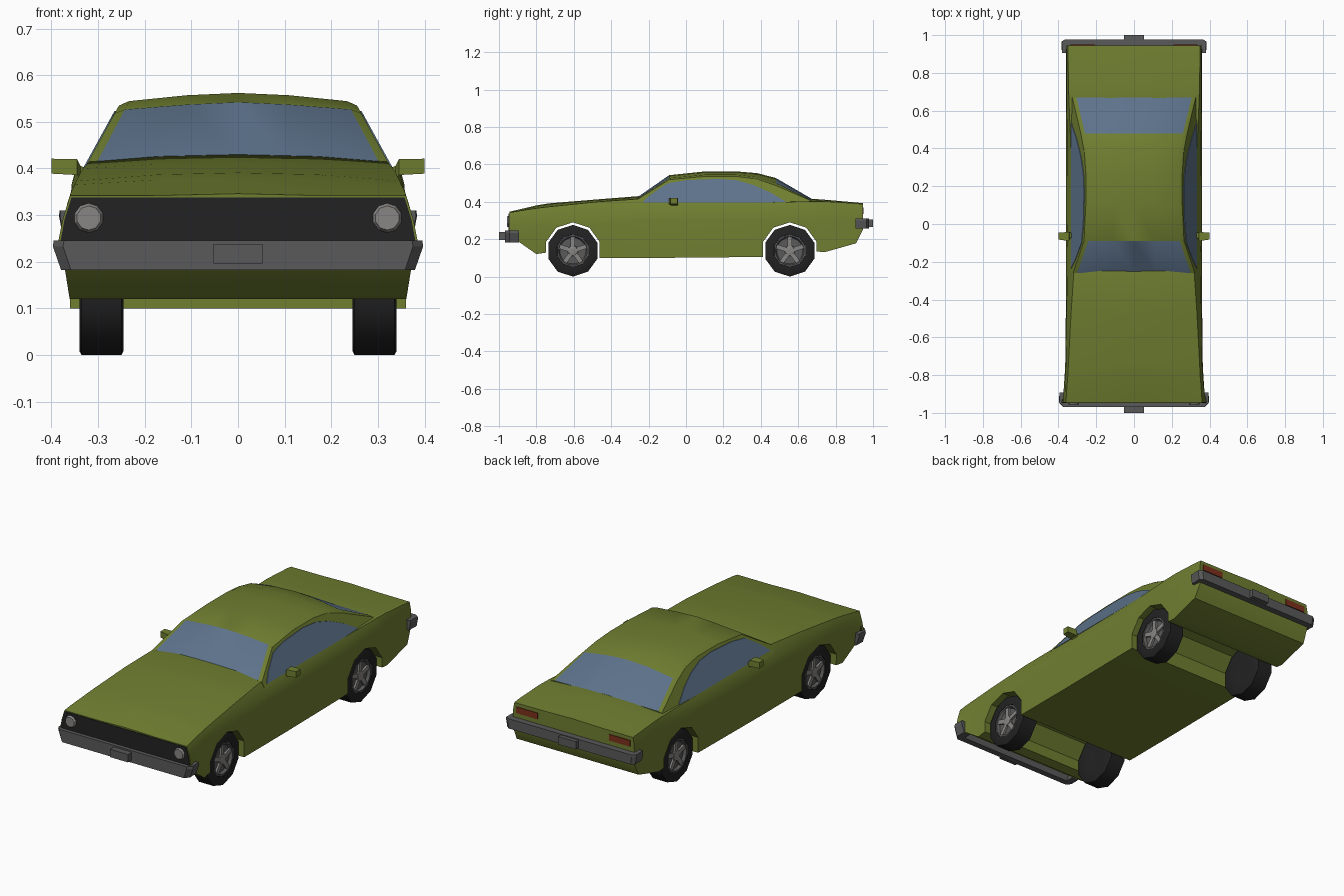
import bpy, bmesh
from math import sin, cos, pi
from mathutils import Matrix

if "Cube" in bpy.data.objects:
    bpy.data.objects.remove(bpy.data.objects["Cube"])


def material(name, rgb):
    m = bpy.data.materials.new(name)
    m.diffuse_color = (*rgb, 1)
    m.use_nodes = True
    m.node_tree.nodes["Principled BSDF"].inputs["Base Color"].default_value = m.diffuse_color
    return m


PAINT = material("green_paint", (0.16, 0.21, 0.03))
GLASS = material("glass", (0.11, 0.17, 0.26))
BLACK = material("rubber_black", (0.016, 0.016, 0.016))
DARK = material("dark_chrome", (0.10, 0.10, 0.10))
STEEL = material("light_steel", (0.25, 0.24, 0.23))
RED = material("tail_red", (0.20, 0.03, 0.012))


def make(name, verts, faces, mat, smooth=None):
    me = bpy.data.meshes.new(name)
    bm = bmesh.new()
    vs = [bm.verts.new(v) for v in verts]
    for f in faces:
        bm.faces.new([vs[i] for i in f])
    bmesh.ops.recalc_face_normals(bm, faces=bm.faces)
    bm.to_mesh(me)
    bm.free()
    me.materials.append(mat)
    ob = bpy.data.objects.new(name, me)
    bpy.context.collection.objects.link(ob)
    if smooth:
        shade(ob, smooth)
    return ob


def activate(ob):
    bpy.ops.object.select_all(action='DESELECT')
    ob.select_set(True)
    bpy.context.view_layer.objects.active = ob


def shade(ob, angle):
    activate(ob)
    bpy.ops.object.shade_smooth_by_angle(angle=angle)


def skin(name, rings, mat, smooth=None):
    """Join equal-length rings of points into a capped solid."""
    n = len(rings[0])
    faces = [[k * n + i, k * n + (i + 1) % n, (k + 1) * n + (i + 1) % n, (k + 1) * n + i]
             for k in range(len(rings) - 1) for i in range(n)]
    faces += [list(range(n)), [(len(rings) - 1) * n + i for i in range(n)]]
    return make(name, [p for r in rings for p in r], faces, mat, smooth)


def mirrored_ring(y, half):
    """Half section from bottom centre to top centre, mirrored across x."""
    pts = half + [(-x, z) for x, z in half[-2:0:-1]]
    return [(x, y, z) for x, z in pts]


def box(name, lo, hi, mat):
    ring = [(lo[0], lo[1]), (hi[0], lo[1]), (hi[0], hi[1]), (lo[0], hi[1])]
    return skin(name, [[(x, y, z) for x, y in ring] for z in (lo[2], hi[2])], mat)


def lathe_x(name, profile, n, centre, side, mat, smooth=None):
    """Revolve (x, radius) pairs about an axis parallel to x."""
    rings = [[(side * x, centre[0] + r * cos(pi / 2 + 2 * pi * i / n),
               centre[1] + r * sin(pi / 2 + 2 * pi * i / n)) for i in range(n)]
             for x, r in profile]
    return skin(name, rings, mat, smooth)


# Lower body: y, bottom z, bottom x, waist x/z, shoulder x/z, edge x/z, crown z
sections = [
    (-0.945, .245, .385, .376, .29, .367, .32, .360, .342, .346),
    (-0.90, .190, .372, .374, .28, .366, .325, .358, .350, .357),
    (-0.80, .120, .361, .367, .27, .362, .335, .350, .365, .380),
    (-0.735, .130, .360, .364, .27, .360, .340, .347, .373, .391),
    (-0.47, .100, .360, .361, .28, .356, .350, .333, .400, .413),
    (-0.25, .100, .360, .360, .30, .353, .360, .318, .415, .430),
    (-0.12, .100, .360, .360, .30, .352, .360, .330, .398, .405),
    (0.42, .105, .360, .360, .30, .354, .360, .335, .396, .400),
    (0.67, .138, .360, .360, .30, .357, .365, .345, .402, .416),
    (0.74, .130, .360, .360, .30, .357, .365, .347, .402, .411),
    (0.91, .178, .360, .360, .30, .357, .355, .350, .391, .396),
    (0.945, .250, .355, .358, .30, .356, .350, .349, .387, .392),
]
rings = [mirrored_ring(y, [(0, zb), (wb, zb), (ww, zw), (ws, zs), (we, ze), (.17, zc - .004), (0, zc)])
         for y, zb, wb, ww, zw, ws, zs, we, ze, zc in sections]
body = skin("body", rings, PAINT)

# Wheel tunnels cut straight through the body
AXLES = (-0.605, 0.555)
for y in AXLES:
    cutter = lathe_x("arch_cutter", [(-.6, .15), (.6, .15)], 10, (y, .14), 1, PAINT)
    cutter.hide_render = True
    activate(body)
    mod = body.modifiers.new("arch", 'BOOLEAN')
    mod.operation, mod.solver, mod.object = 'DIFFERENCE', 'EXACT', cutter
    bpy.ops.object.modifier_apply(modifier=mod.name)
    bpy.data.objects.remove(cutter)
shade(body, 0.5)


# Cabin with leaning sides: y, roof edge z, roof centre z
def side_x(z):
    return .335 - (z - .39) * .55


roof = [(-.26, .412, .424), (-.09, .518, .542), (.10, .535, .562), (.27, .535, .562),
        (.38, .521, .553), (.48, .487, .527), (.67, .405, .417)]
rings = []
for y, ze, zc in roof:
    x = side_x(ze)
    rings.append(mirrored_ring(y, [(0, .37), (side_x(.37), .37), (x, ze),
                                   (x - .022, ze + (zc - ze) * .35), (.11, zc - .005), (0, zc)]))
cabin = skin("cabin", rings, PAINT)
# Windscreen and rear window are the sloping end faces of the cabin
cabin.data.materials.append(GLASS)
for p in cabin.data.polygons:
    c = p.center
    if (c.y < -.1 or c.y > .5) and abs(c.x) < .25 and p.normal.z > .3:
        p.material_index = 1
shade(cabin, 0.5)

# Side windows
outline = [(-.235, .396), (-.19, .437), (-.10, .498), (0, .515), (.17, .523), (.27, .515),
           (.36, .490), (.45, .450), (.54, .396)]
for s, tag in ((-1, "left"), (1, "right")):
    skin(tag + "_side_window",
         [[(s * (side_x(z) + d), y, z) for y, z in outline] for d in (-.004, .003)], GLASS)

    # Door mirror: head and tapering foot
    skin(tag + "_mirror",
         [[(s * x, yc + a * w, zc + b * h) for a, b in ((-1, -1), (1, -1), (1, 1), (-1, 1))]
          for x, yc, zc, w, h in ((.318, -.06, .385, .012, .01), (.338, -.06, .392, .014, .014),
                                  (.345, -.066, .403, .024, .017), (.400, -.064, .405, .018, .016))],
         PAINT)

    # Tail lights
    x0, x1 = sorted((s * .21, s * .335))
    box(tag + "_tail_light", (x0, .93, .335), (x1, .949, .368), RED)

    # Headlights
    bpy.ops.mesh.primitive_cone_add(vertices=10, radius1=.034, radius2=.026, depth=.014,
                                    location=(s * .32, -.951, .294), rotation=(pi / 2, 0, 0))
    lamp = bpy.context.object
    lamp.name = tag + "_headlight"
    lamp.data.materials.append(STEEL)

    # Wheels: tyre, dished rim, five spokes and hub
    for y, end in zip(AXLES, ("front", "rear")):
        name = tag + "_" + end
        c = (y, .138)
        lathe_x(name + "_tyre", [(.25, .06), (.245, .128), (.25, .138), (.335, .138), (.34, .130),
                                 (.34, .088), (.322, .080)], 10, c, s, BLACK, 0.7)
        lathe_x(name + "_rim", [(.315, .084), (.338, .088), (.338, .077), (.324, .070), (.324, .01)],
                20, c, s, DARK, 0.5)
        lathe_x(name + "_hub", [(.32, .030), (.336, .026), (.338, .014)], 10, c, s, STEEL)
        for k in range(5):
            spoke = box(name + "_spoke", (-.006, -.012, .02), (.006, .012, .078), STEEL)
            spoke.matrix_world = (Matrix.Translation((s * .328, *c))
                                  @ Matrix.Rotation(2 * pi * k / 5, 4, 'X'))

# Grille panel across the nose
skin("grille", [mirrored_ring(y, [(0, .235), (.382, .235), (.372, .29), (.357, .338), (0, .338)])
                for y in (-.948, -.93)], BLACK)


# Wrap-around bumpers, narrower at the lower edge, each with a plate
def bumper(name, sign, half, z0, z1, low_scale):
    plan = half + [(-x, y) for x, y in reversed(half)]
    skin(name, [[(x * k, sign * y, z) for x, y in plan]
                for z, k in ((z0, low_scale), (z0 + .8 * (z1 - z0), 1), (z1, .995))], DARK)


bumper("front_bumper", -1, [(.375, .968), (.397, .945), (.395, .892), (.355, .892), (.355, .935)],
       .182, .246, .955)
bumper("rear_bumper", 1, [(.365, .978), (.384, .965), (.382, .905), (.350, .905), (.350, .940)],
       .258, .310, .98)
box("front_plate", (-.052, -1.0, .196), (.052, -.95, .238), STEEL).data.materials[0] = DARK
box("rear_plate", (-.052, .95, .264), (.052, 1.0, .306), DARK)
